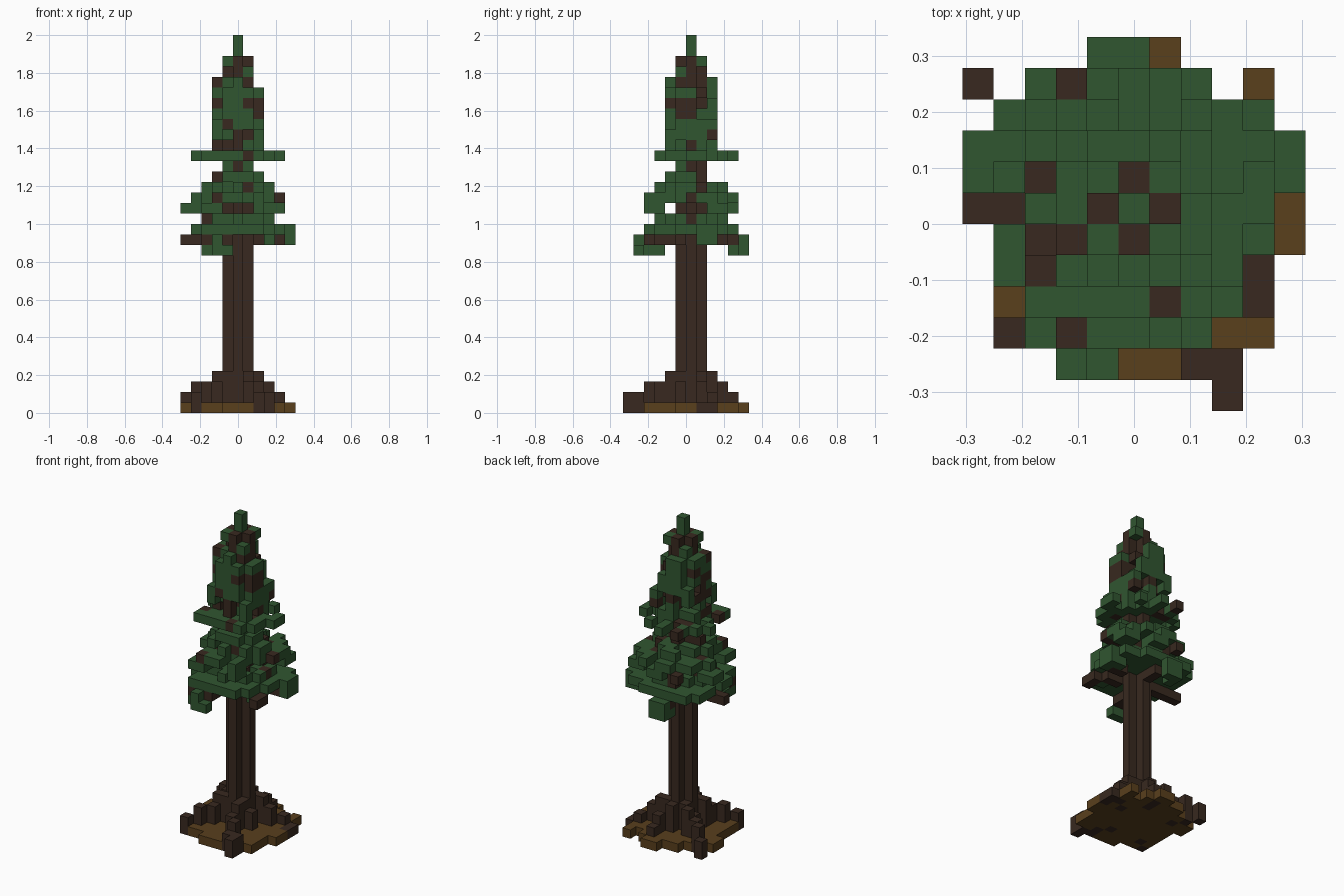
import bpy, bmesh, random
from mathutils import Vector

random.seed(11)
V = 2 / 36  # cube size

if "Cube" in bpy.data.objects:
    bpy.data.objects.remove(bpy.data.objects["Cube"])


def material(name, rgb):
    m = bpy.data.materials.new(name)
    m.use_nodes = True
    m.diffuse_color = (*rgb, 1)
    bsdf = m.node_tree.nodes["Principled BSDF"]
    bsdf.inputs["Base Color"].default_value = (*rgb, 1)
    bsdf.inputs["Roughness"].default_value = 1
    return m


green = material("leaf green", (.030, .093, .030))
brown = material("bark brown", (.040, .022, .014))
tan = material("soil brown", (.100, .050, .012))


def block(xs, ys, zs):
    """All cells in three inclusive ranges."""
    return {(i, j, k) for i in range(xs[0], xs[1] + 1)
            for j in range(ys[0], ys[1] + 1) for k in range(zs[0], zs[1] + 1)}


def spots(k, *cells):
    return {(i, j, k) for i, j in cells}


# Trunk: a cross-shaped column standing on the soil
trunk = block((-1, 1), (0, 0), (1, 33)) | block((0, 0), (-1, 1), (1, 33))

# Roots: column, row and height in cubes; only the outer ones cut into the soil
roots = set()
for i, j, h in [(-1, -1, 4), (1, -1, 4), (-1, 1, 4), (1, 1, 4),
                (-2, -1, 4), (-2, -2, 3), (-3, -3, 3), (-4, -4, 2),
                (-2, 1, 3), (-2, 2, 4), (-3, 2, 3), (-4, 3, 3), (-5, 4, 2),
                (1, -2, 4), (1, -3, 3), (2, -4, 3), (2, -5, 2), (3, -5, 2), (3, -6, 2),
                (2, -1, 3), (2, 1, 4), (3, 1, 3), (4, 2, 2), (5, 2, 1), (5, 1, 1),
                (0, 2, 4), (1, 3, 3), (1, 4, 2)]:
    low = 1 if max(abs(i), abs(j)) < 3 else 0
    roots |= block((i, i), (j, j), (low, h - 1))

# Soil: one layer of ragged rows
ground = spots(0, (4, 4))
for j, lo, hi in [(5, 0, 1), (4, -2, 2), (3, -4, 4), (2, -5, 4), (1, -5, 5), (0, -4, 5),
                  (-1, -4, 5), (-2, -4, 4), (-3, -4, 4), (-4, -3, 4), (-5, -1, 1)]:
    ground |= block((lo, hi), (j, j), (0, 0))
ground -= roots

# Canopy outline from above
outline = set()
for j, lo, hi in [(4, -3, 2), (3, -4, 4), (2, -5, 5), (1, -5, 5), (0, -3, 4),
                  (-1, -4, 4), (-2, -4, 3), (-3, -3, 3), (-4, -3, 2)]:
    outline |= {(i, j) for i in range(lo, hi + 1)}


def whorl(k, west, east, south, north, gaps):
    """A ragged oval of needles; gaps is the chance that a rim cell is missing."""
    cells = set()
    for i, j in sorted(outline):
        rx = (west if i < 0 else east) + .5
        ry = (south if j < 0 else north) + .5
        r = (i / rx) ** 2 + (j / ry) ** 2
        tip = j == 0 or i == 0
        if r <= 1 and (tip or r < .3 or random.random() > gaps):
            cells.add((i, j, k))
    return cells


# Lowest full layer follows the outline
leaves = {(i, j, 17) for i, j in outline if i > -5}
leaves |= whorl(18, 3, 3, 3, 3, .25)
leaves |= whorl(20, 4, 4, 4, 4, .35)
leaves |= whorl(21, 3, 3, 3, 3, .3)
leaves |= whorl(22, 2, 2, 2, 1, .4)
leaves |= whorl(23, 1, 1, 1, 1, .5)
leaves |= whorl(24, 4, 4, 3, 4, .4) | spots(24, (-3, -3), (-3, -2), (-2, -2))
leaves -= spots(24, (4, 2), (3, 3), (2, 4))
for k in range(25, 31):
    leaves |= whorl(k, 2, 2, 2, 2, .4)
leaves |= whorl(31, 2, 1, 2, 2, .45)
leaves |= spots(32, (1, -1), (-1, 1)) | spots(33, (-1, -1), (1, 1))

# Corner tufts of the upper crown
for i, j, k in [(-2, -2, 26), (2, 2, 26), (2, -2, 25), (-2, 2, 27)]:
    leaves |= block((i, i), (j, j), (k, k + 1))

# Sparse arms between the two thick layers
leaves |= block((-5, -4), (1, 2), (19, 19)) | block((3, 4), (2, 3), (19, 19))
leaves |= block((0, 1), (3, 4), (19, 19)) | block((-3, -2), (-4, -3), (19, 19))
leaves |= block((2, 2), (-4, -3), (19, 19))
twigs = spots(19, (-3, 1), (-2, 1), (2, 2), (2, 1), (-2, 4), (-1, 3), (0, 2))

# Drooping boughs under the canopy
twigs |= spots(16, (-5, 0), (-4, 0), (-3, 0), (-2, 0), (-1, -2), (-1, -3), (-1, -4),
               (-2, -4), (-3, -4), (0, 2), (0, 3), (-1, 4), (3, 1), (4, 1),
               (4, -3), (4, -2), (3, -1), (2, -1))
leaves |= spots(16, (-2, -5), (-1, 5), (0, 5), (3, -2), (5, 1), (5, 2), (4, 2))
leaves |= spots(15, (-2, -5), (-1, -5), (-3, -4), (-3, -3), (-1, 5), (0, 5), (-1, 4))
leaves -= trunk | twigs

# Bare twigs showing among the needles, more of them in the upper crown
tops = {}
for i, j, k in leaves:
    tops[i, j] = max(k, tops.get((i, j), 0))
bare = {(-3, 1), (-3, -1), (-2, -1), (-3, -2), (1, -3), (-2, -4), (-2, 4)}
for i, j, k in sorted(leaves):
    top = tops[i, j] == k
    chance = 0 if k < 18 else .13 if k < 22 else .27
    if (top and (i, j) in bare) or (not top and random.random() < chance):
        twigs.add((i, j, k))
leaves -= twigs

# Leading shoot
shoot = block((0, 0), (0, 0), (34, 35))

solid = trunk | roots | ground | leaves | twigs | shoot
DIRS = [Vector(d) for d in ((1, 0, 0), (-1, 0, 0), (0, 1, 0), (0, -1, 0), (0, 0, 1), (0, 0, -1))]


def build(name, cells, mat):
    """Make the outer faces of a set of cubes."""
    bm = bmesh.new()
    for c in sorted(cells):
        centre = Vector(c) + Vector((0, .5, .5))
        for d in DIRS:
            if tuple(int(a + b) for a, b in zip(c, d)) in solid:
                continue
            u = Vector((d.y, d.z, d.x))
            w = d.cross(u)
            bm.faces.new([bm.verts.new((centre + (d + u * a + w * b) / 2) * V)
                          for a, b in ((-1, -1), (1, -1), (1, 1), (-1, 1))])
    bmesh.ops.remove_doubles(bm, verts=bm.verts, dist=V / 100)
    mesh = bpy.data.meshes.new(name)
    bm.to_mesh(mesh)
    bm.free()
    mesh.materials.append(mat)
    bpy.context.collection.objects.link(bpy.data.objects.new(name, mesh))


build("ground", ground, tan)
build("roots", roots, brown)
build("trunk", trunk, brown)
build("twigs", twigs, brown)
build("needles", leaves, green)
build("top_shoot", shoot, green)
